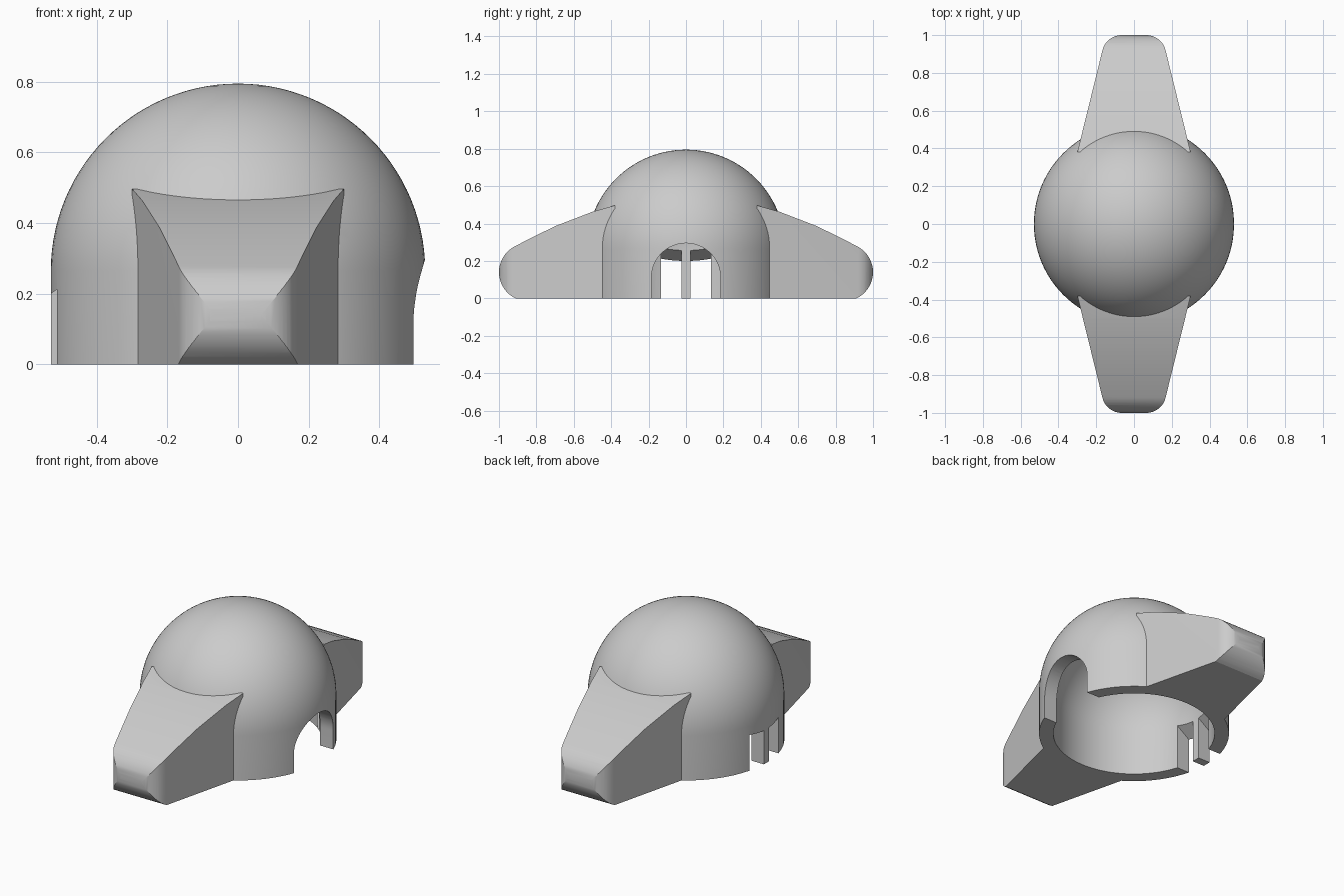
import bpy, bmesh
from math import sin, cos, pi, radians
from mathutils import Matrix

if "Cube" in bpy.data.objects:
    bpy.data.objects.remove(bpy.data.objects["Cube"], do_unlink=True)

grey = bpy.data.materials.new("plain_grey")
grey.use_nodes = True
shade = (0.6, 0.6, 0.6, 1)
grey.diffuse_color = shade
grey.node_tree.nodes["Principled BSDF"].inputs["Base Color"].default_value = shade


def finish(bm, name):
    bmesh.ops.recalc_face_normals(bm, faces=bm.faces)
    mesh = bpy.data.meshes.new(name)
    bm.to_mesh(mesh)
    bm.free()
    mesh.materials.append(grey)
    obj = bpy.data.objects.new(name, mesh)
    bpy.context.collection.objects.link(obj)
    return obj


def prism(name, outline, place, low, high):
    """Extrude a 2D outline; place(a, b, t) maps it into space."""
    bm = bmesh.new()
    rings = [[bm.verts.new(place(a, b, t)) for a, b in outline] for t in (low, high)]
    bm.faces.new(rings[0])
    bm.faces.new(rings[1])
    n = len(outline)
    for i in range(n):
        j = (i + 1) % n
        bm.faces.new((rings[0][i], rings[0][j], rings[1][j], rings[1][i]))
    return finish(bm, name)


def arc(ca, cb, r, start, end, steps):
    angles = [radians(start + (end - start) * i / steps) for i in range(steps + 1)]
    return [(ca + r * cos(t), cb + r * sin(t)) for t in angles]


def round_top(name, r, bottom, spring):
    """Solid upright cylinder with a hemisphere on top."""
    profile = [(0, bottom), (r, bottom)] + arc(0, spring, r, 0, 90, 28)
    profile[-1] = (0, spring + r)
    bm = bmesh.new()
    verts = [bm.verts.new((a, 0, b)) for a, b in profile]
    edges = [bm.edges.new(pair) for pair in zip(verts, verts[1:])]
    bmesh.ops.spin(bm, geom=verts + edges, cent=(0, 0, 0), axis=(0, 0, 1),
                   angle=2 * pi, steps=96)
    bmesh.ops.remove_doubles(bm, verts=bm.verts, dist=0.0001)
    return finish(bm, name)


def combine(target, tool, operation):
    mod = target.modifiers.new("combine", "BOOLEAN")
    mod.operation, mod.solver, mod.object = operation, "EXACT", tool
    bpy.context.view_layer.objects.active = target
    bpy.ops.object.modifier_apply(modifier=mod.name)
    bpy.data.objects.remove(tool, do_unlink=True)


# Domed shell
SPRING = 0.265
body = round_top("domed_body", 0.53, 0, SPRING)

# Tapered arms: rounded plan crossed with a rounded side profile
right_edge = [(0.3, 0.38)] + arc(0.065, 0.895, 0.105, 14, 90, 10)
plan = right_edge + [(-x, y) for x, y in reversed(right_edge)]
side = [(0.38, 0), (0.38, 0.497), (0.5, 0.463), (0.7, 0.386), (0.85, 0.312)]
side += arc(0.845, 0.14, 0.155, 65, -64.6, 18)
for sign in (1, -1):
    arm = prism("arm", plan, lambda a, b, t: (a, sign * b, t), -0.1, 0.7)
    limit = prism("arm_side", side, lambda a, b, t: (t, sign * a, b), -0.5, 0.5)
    combine(arm, limit, "INTERSECT")
    combine(body, arm, "UNION")

# Hollow interior
combine(body, round_top("hollow", 0.45, -0.1, SPRING), "DIFFERENCE")

# Arched doorway on one side
arch = [(0.185, -0.1)] + arc(0, 0.11, 0.185, 0, 180, 32) + [(-0.185, -0.1)]
combine(body, prism("doorway", arch, lambda a, b, t: (t, a, b), 0.2, 0.7), "DIFFERENCE")

# Two slots with sloping tops on the opposite side
slot = [(-0.65, -0.1), (-0.3, -0.1), (-0.3, 0.361), (-0.65, 0.116)]
for low, high in ((-0.135, -0.025), (0.025, 0.135)):
    combine(body, prism("slot", slot, lambda a, b, t: (a, t, b), low, high), "DIFFERENCE")

# Smooth curved surfaces, keep crisp edges
bpy.ops.object.select_all(action="DESELECT")
body.select_set(True)
bpy.context.view_layer.objects.active = body
bpy.ops.object.shade_smooth_by_angle(angle=radians(25))
